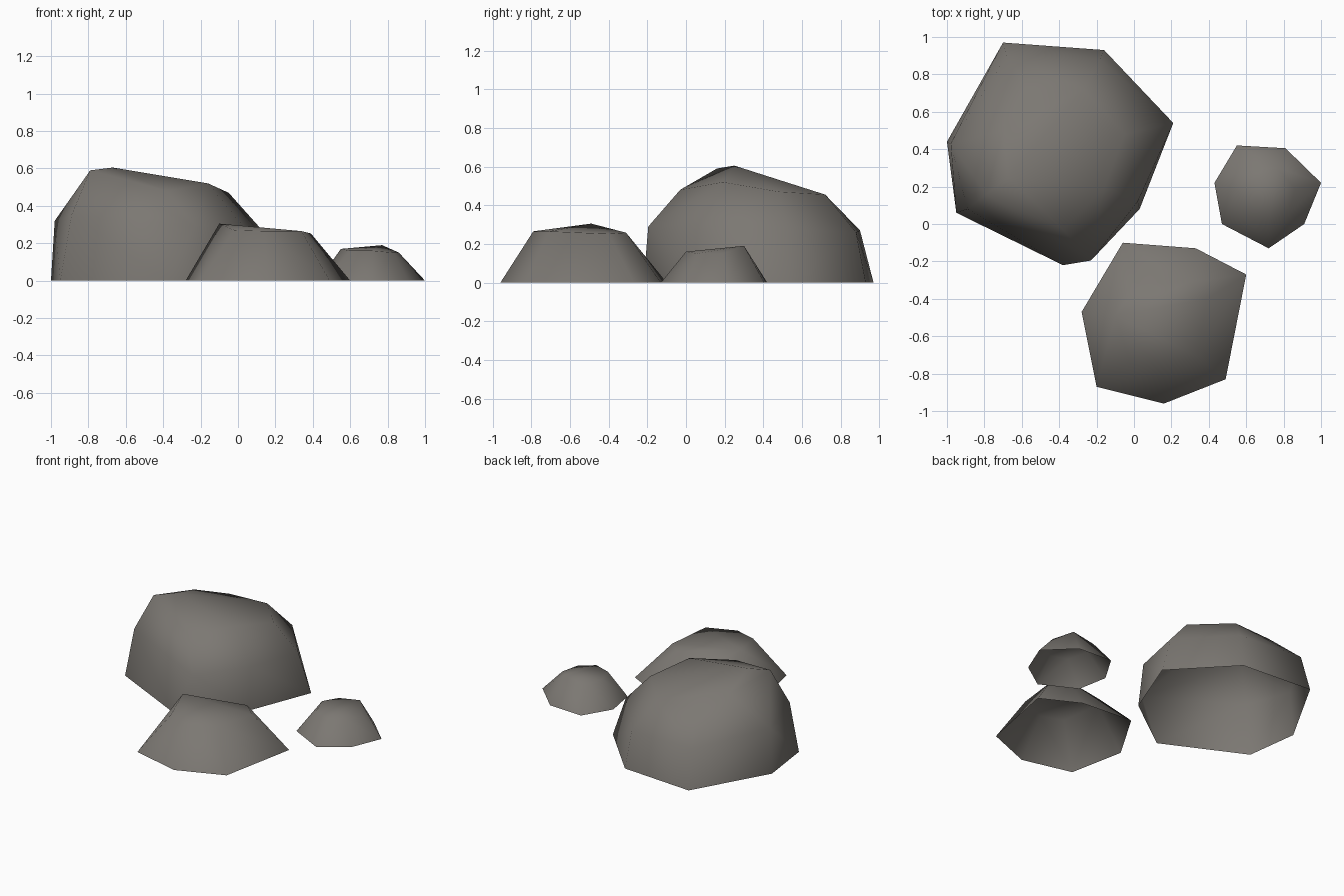
import bpy, bmesh

if "Cube" in bpy.data.objects:
    bpy.data.objects.remove(bpy.data.objects["Cube"])

stone = bpy.data.materials.new("warm grey stone")
stone.diffuse_color = (0.2, 0.187, 0.17, 1)
stone.use_nodes = True
stone.node_tree.nodes["Principled BSDF"].inputs["Base Color"].default_value = stone.diffuse_color


def rock(name, outline, upper):
    """Faceted boulder: hull of a ground outline and upper corners, open underneath."""
    bm = bmesh.new()
    for x, y in outline:
        bm.verts.new((x, y, 0))
    for p in upper:
        bm.verts.new(p)
    bmesh.ops.convex_hull(bm, input=bm.verts[:])
    bmesh.ops.recalc_face_normals(bm, faces=bm.faces[:])
    under = [f for f in bm.faces if all(v.co.z < 0.001 for v in f.verts)]
    bmesh.ops.delete(bm, geom=under, context='FACES')
    loose = [v for v in bm.verts if not v.link_faces]
    bmesh.ops.delete(bm, geom=loose, context='VERTS')
    for f in bm.faces:
        f.smooth = True
    mesh = bpy.data.meshes.new(name)
    bm.to_mesh(mesh)
    bm.free()
    mesh.materials.append(stone)
    obj = bpy.data.objects.new(name, mesh)
    bpy.context.collection.objects.link(obj)


# large boulder: shoulder ring, then crown
rock("large_rock",
     [(-.70, .97), (-.16, .93), (.21, .54), (.03, .08), (-.38, -.22), (-.95, .06), (-1, .44)],
     [(-.68, .90, .27), (-.18, .88, .26), (.12, .52, .28), (.02, .12, .30),
      (-.23, -.195, .29), (-.89, .08, .35), (-.98, .43, .32),
      (-.56, .71, .45), (-.27, .72, .455), (-.05, .48, .47), (-.16, .19, .52),
      (-.38, -.03, .48), (-.79, .16, .59), (-.70, .50, .525), (-.67, .25, .605)])

# medium boulder in front
rock("medium_rock",
     [(-.06, -.10), (.33, -.13), (.60, -.27), (.49, -.83), (.16, -.96), (-.20, -.87), (-.28, -.47)],
     [(-.10, -.49, .305), (.02, -.32, .225), (.29, -.31, .258), (.39, -.40, .252),
      (.34, -.71, .265), (.14, -.79, .265), (-.02, -.74, .27)])

# small boulder on the right
rock("small_rock",
     [(.55, .42), (.81, .405), (1, .22), (.91, 0), (.72, -.13), (.47, 0), (.43, .22)],
     [(.55, .18, .17), (.60, .30, .16), (.77, .30, .19), (.86, .19, .15),
      (.83, .06, .15), (.72, 0, .16), (.60, .04, .16)])
